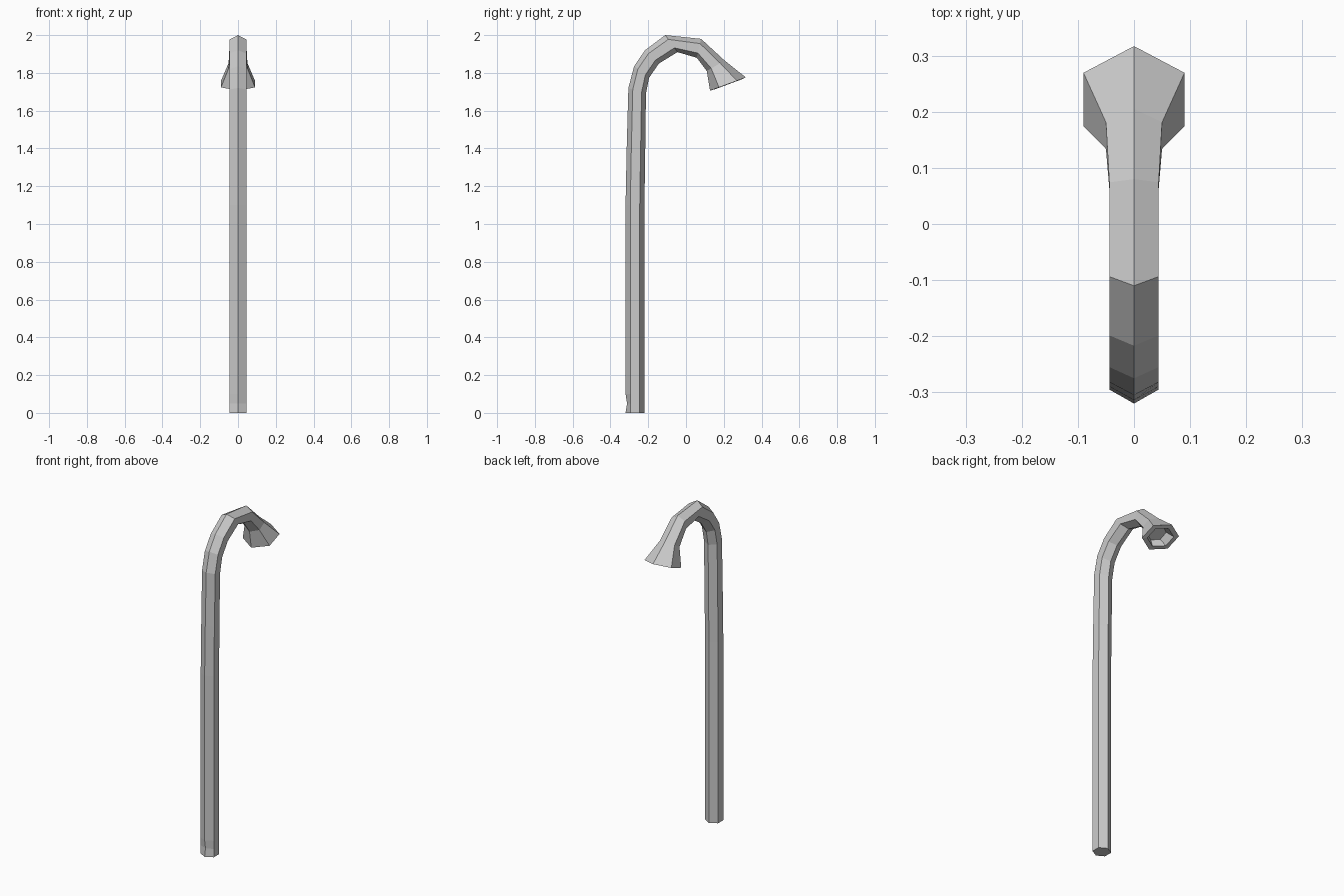
import bpy, bmesh
from mathutils import Vector

if "Cube" in bpy.data.objects:
    bpy.data.objects.remove(bpy.data.objects["Cube"])

# Each ring: outer (y, z), inner (y, z), half width in x
RINGS = [
    ((-0.32, 0.0), (-0.22, 0.0), 0.044),
    ((-0.32, 0.05), (-0.22, 0.05), 0.044),
    ((-0.32, 0.10), (-0.22, 0.10), 0.044),
    ((-0.32, 1.10), (-0.22, 1.10), 0.044),
    ((-0.314, 1.40), (-0.216, 1.38), 0.044),
    ((-0.305, 1.72), (-0.212, 1.69), 0.044),
    ((-0.275, 1.835), (-0.195, 1.775), 0.044),
    ((-0.217, 1.92), (-0.143, 1.85), 0.044),
    ((-0.11, 2.0), (-0.045, 1.91), 0.044),
    ((0.08, 1.98), (0.057, 1.88), 0.044),
    ((0.205, 1.865), (0.11, 1.81), 0.05),
    # flared rim, then back up inside the shade
    ((0.317, 1.776), (0.127, 1.706), 0.09),
    ((0.29, 1.764), (0.155, 1.714), 0.065),
    ((0.242, 1.80), (0.142, 1.758), 0.045),
]


def hex_ring(bm, outer, inner, half_x):
    """Hexagon with one corner at the outer point and one at the inner point."""
    o, i = Vector((0, *outer)), Vector((0, *inner))
    a, b = o.lerp(i, 0.25), o.lerp(i, 0.75)
    side = Vector((half_x, 0, 0))
    return [bm.verts.new(p) for p in (o, a + side, b + side, i, b - side, a - side)]


bm = bmesh.new()
rings = [hex_ring(bm, *r) for r in RINGS]
for lower, upper in zip(rings, rings[1:]):
    for k in range(6):
        n = (k + 1) % 6
        bm.faces.new((lower[k], lower[n], upper[n], upper[k]))
bm.faces.new(rings[0])
bm.faces.new(rings[-1])

# Small dent on the front corner near the foot
rings[1][0].co.y += 0.008
bmesh.ops.recalc_face_normals(bm, faces=bm.faces)

mesh = bpy.data.meshes.new("curved_lamp_post")
bm.to_mesh(mesh)
bm.free()
post = bpy.data.objects.new("curved_lamp_post", mesh)
bpy.context.collection.objects.link(post)
